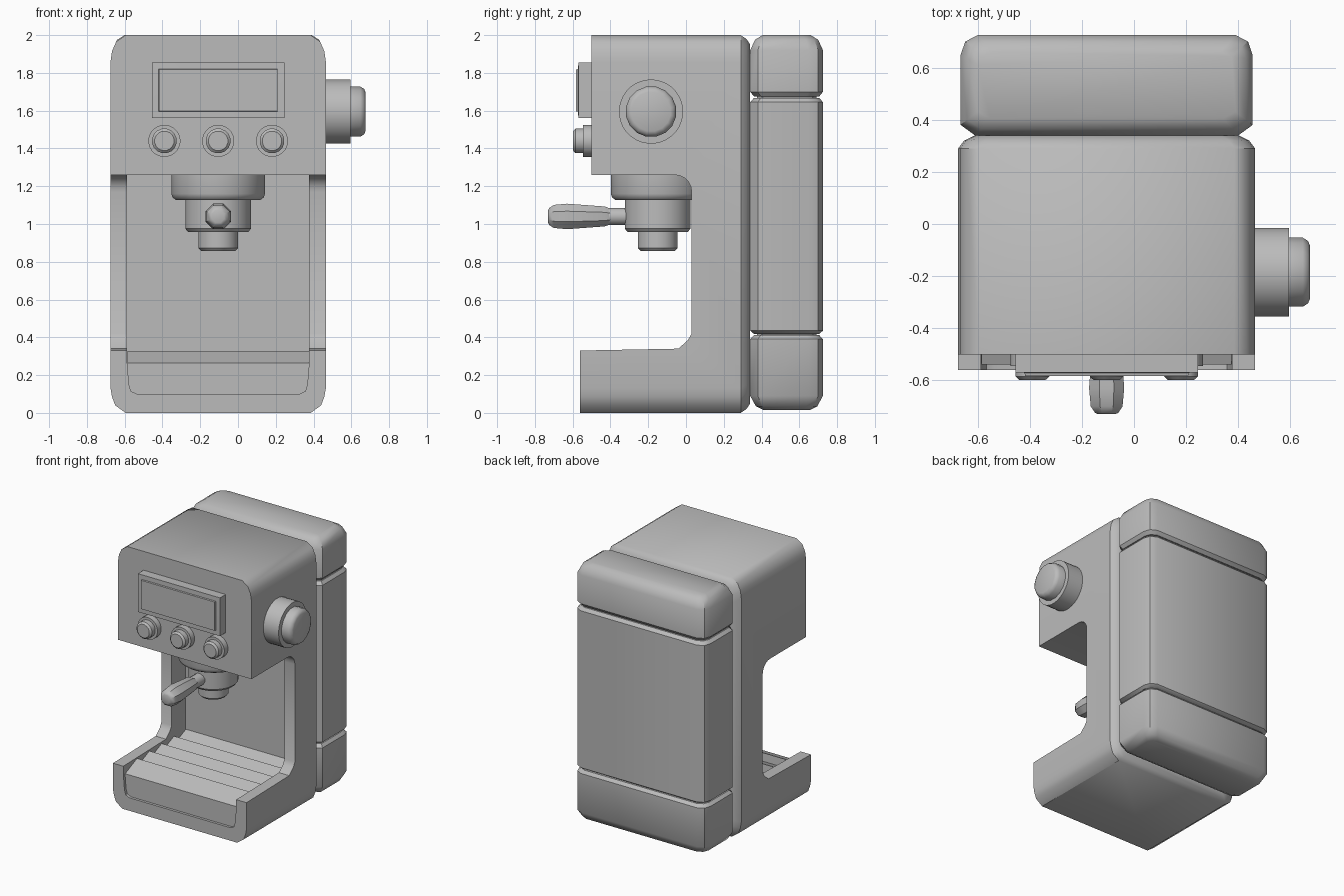
import bpy, bmesh, math

if "Cube" in bpy.data.objects:
    bpy.data.objects.remove(bpy.data.objects["Cube"])

CX = -0.105  # body centre line (the side knob makes the whole model centred)
GREY = bpy.data.materials.new("grey")
GREY.diffuse_color = (0.5, 0.5, 0.5, 1)
GREY.use_nodes = True
GREY.node_tree.nodes["Principled BSDF"].inputs["Base Color"].default_value = GREY.diffuse_color


def loft(name, rings, angle=35):
    """Solid skinned through a list of equal-length point rings."""
    bm = bmesh.new()
    vs = [[bm.verts.new(p) for p in r] for r in rings]
    n = len(vs[0])
    for a, b in zip(vs, vs[1:]):
        for i in range(n):
            j = (i + 1) % n
            bm.faces.new((a[i], a[j], b[j], b[i]))
    bm.faces.new(vs[0])
    bm.faces.new(vs[-1])
    bmesh.ops.recalc_face_normals(bm, faces=bm.faces)
    me = bpy.data.meshes.new(name)
    bm.to_mesh(me)
    bm.free()
    me.materials.append(GREY)
    ob = bpy.data.objects.new(name, me)
    bpy.context.collection.objects.link(ob)
    smooth(ob, angle)
    return ob


def smooth(ob, angle=35):
    bpy.ops.object.select_all(action='DESELECT')
    ob.select_set(True)
    bpy.context.view_layer.objects.active = ob
    bpy.ops.object.shade_smooth_by_angle(angle=math.radians(angle))


def lathe(name, axis, centre, steps, sides=24):
    """Round part: steps are (position along axis, radius)."""
    rings = []
    for t, r in steps:
        ring = []
        for i in range(sides):
            a = 2 * math.pi * (i + 0.5) / sides
            u, v = r * math.cos(a), r * math.sin(a)
            c = centre
            ring.append({'x': (t, c[0] + u, c[1] + v),
                         'y': (c[0] + u, t, c[1] + v),
                         'z': (c[0] + u, c[1] + v, t)}[axis])
        rings.append(ring)
    return loft(name, rings)


def extrude_x(name, profile, half):
    return loft(name, [[(CX + s * half, y, z) for y, z in profile] for s in (-1, 1)])


def mirrored(half):
    """Close a right-hand half outline by mirroring it in x."""
    return half + [(-x, v) for x, v in reversed(half)]


def cut(ob, cutter):
    cutter.hide_render = True
    m = ob.modifiers.new("cut", 'BOOLEAN')
    m.operation, m.solver, m.object = 'DIFFERENCE', 'EXACT', cutter
    bpy.context.view_layer.objects.active = ob
    bpy.ops.object.modifier_apply(modifier=m.name)
    bpy.data.objects.remove(cutter)


# Body: rounded section run from front to back, with a softened back edge
section = mirrored([(0.49, 0), (0.545, 0.04), (0.562, 0.085), (0.57, 0.13),
                    (0.57, 1.86), (0.562, 1.915), (0.54, 1.965), (0.49, 2.0)])
body = loft("body", [[(CX + x * sx, y, 1 + (z - 1) * sz) for x, z in section]
                     for y, sx, sz in ((-0.56, 1, 1), (0.29, 1, 1),
                                       (0.32, 0.96, 0.98), (0.34, 0.89, 0.95))])
# Open cup space seen from the side
arc = [(-0.06 + 0.09 * math.sin(a), 1.17 + 0.09 * math.cos(a))
       for a in [math.pi / 2 * i / 5 for i in range(6)]]
notch = [(-0.7, 2.1), (-0.5, 2.1), (-0.5, 1.26)] + arc + \
        [(0.03, 0.42), (0.01, 0.385), (-0.04, 0.34), (-0.56, 0.33), (-0.7, 0.33)]
cut(body, extrude_x("notch_cutter", notch, 0.8))
# Channel between the side cheeks
channel = mirrored([(0.43, 0.1), (0.462, 0.115), (0.472, 0.15), (0.482, 0.27), (0.482, 1.259)])
cut(body, loft("channel_cutter", [[(CX + x, y, z) for x, z in channel]
                                  for y in (-0.7, 0.2)]))
smooth(body)

# Drip tray with sawtooth slats
TEETH, Y0, Y1 = 5, -0.54, 0.21
step = (Y1 - Y0) / TEETH
saw = [(Y1, 0.08), (Y0, 0.08)]
for i in range(TEETH):
    saw += [(Y0 + i * step, 0.265), (Y0 + (i + 1) * step - 0.005, 0.328)]
extrude_x("drip_tray", saw, 0.48)

# Rear tank: base, reservoir and lid share one rounded plan outline
plan = mirrored([(0.505, 0.34), (0.56, 0.38), (0.56, 0.65), (0.543, 0.70), (0.495, 0.725)])
YC = 0.5325


def tank(name, steps):
    loft(name, [[(CX + x * (1 - i / 0.56), YC + (y - YC) * (1 - i / 0.1925), z)
                 for x, y in plan] for z, i in steps])


tank("tank_base", [(0.015, 0.07), (0.035, 0.03), (0.09, 0), (0.39, 0), (0.412, 0.02)])
tank("tank_reservoir", [(0.418, 0.02), (0.435, 0), (1.645, 0), (1.668, 0.02)])
tank("tank_lid", [(1.675, 0.02), (1.70, 0), (1.92, 0), (1.975, 0.025), (2.0, 0.065)])
tank("tank_core", [(0.1, 0.035), (1.9, 0.035)])

# Display panel with a raised screen
loft("display", [[(CX + sx * (0.35 - i), y, 1.7075 + sz * (0.1475 - i))
                  for sx, sz in ((-1, -1), (1, -1), (1, 1), (-1, 1))]
                 for y, i in ((-0.48, 0), (-0.57, 0), (-0.571, 0.035), (-0.583, 0.037))])

# Three front buttons
for k, dx in enumerate((-0.285, 0, 0.285)):
    c = (CX + dx, 1.44)
    lathe(f"button_ring_{k + 1}", 'y', c, [(-0.48, 0.085), (-0.545, 0.085)])
    lathe(f"button_{k + 1}", 'y', c, [(-0.5, 0.066), (-0.585, 0.066), (-0.598, 0.052)], 16)

# Side knob
lathe("knob_collar", 'x', (-0.185, 1.595), [(0.44, 0.17), (0.595, 0.17)], 32)
lathe("knob", 'x', (-0.185, 1.595),
      [(0.56, 0.135), (0.648, 0.135), (0.668, 0.122), (0.675, 0.105)], 16)

# Brew head, filter holder and spout
c = (CX, -0.15)
lathe("brew_collar", 'z', c, [(1.28, 0.25), (1.16, 0.25), (1.14, 0.243), (1.127, 0.225)])
lathe("filter_holder", 'z', c, [(1.15, 0.175), (0.975, 0.175), (0.957, 0.16)])
lathe("spout", 'z', c, [(0.98, 0.106), (0.873, 0.106), (0.858, 0.092)])

# Handle
lathe("handle_neck", 'y', (CX, 1.04), [(-0.28, 0.046), (-0.42, 0.046)], 12)
lathe("handle_grip", 'y', (CX, 1.04),
      [(-0.40, 0.045), (-0.43, 0.057), (-0.63, 0.073), (-0.70, 0.066), (-0.725, 0.048), (-0.73, 0.035)], 8)
